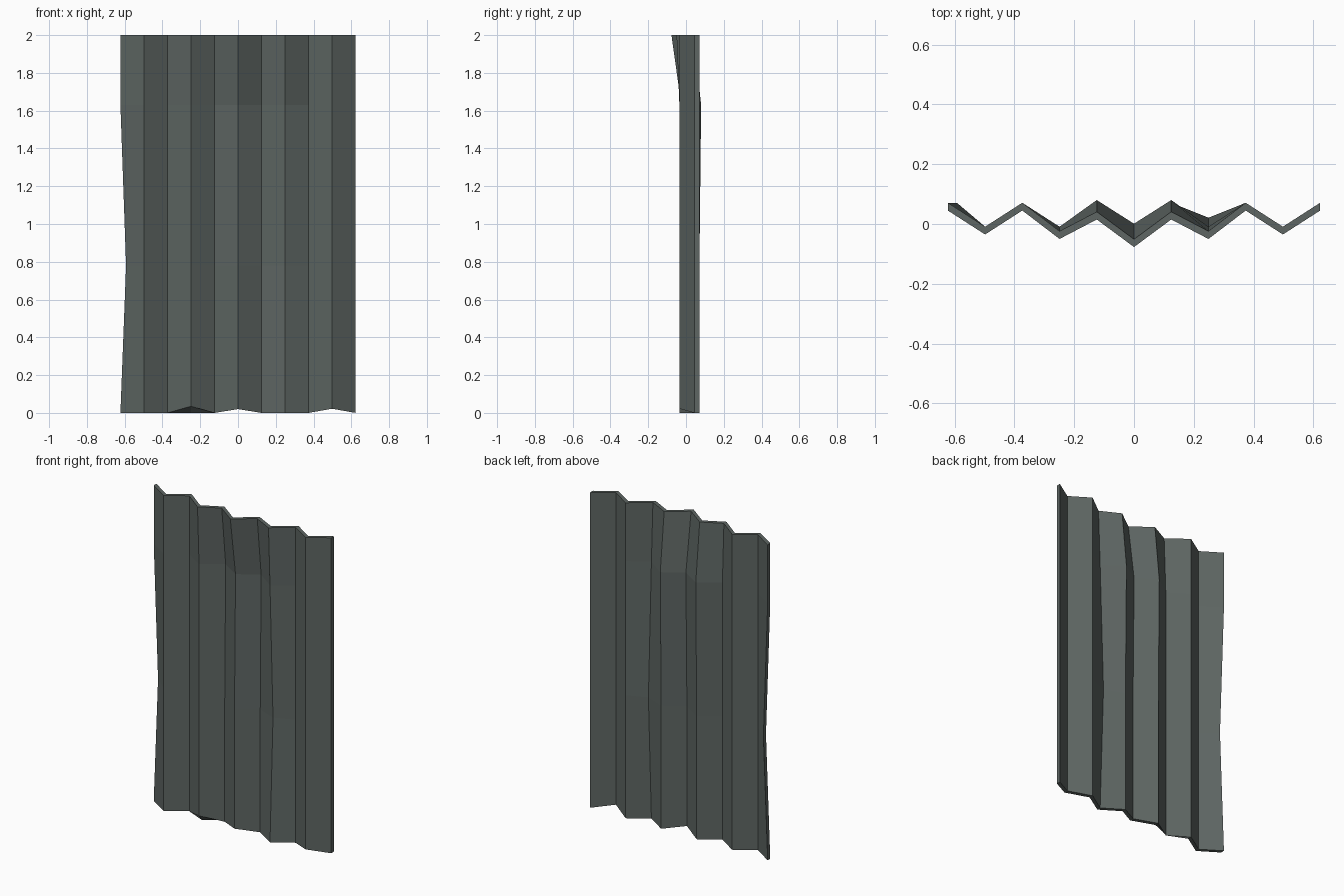
import bpy, bmesh

if "Cube" in bpy.data.objects:
    bpy.data.objects.remove(bpy.data.objects["Cube"])

# Corrugated sheet: zigzag columns, a few rows, with dents
COLS, PITCH, THICK = 11, 0.1245, 0.026
ROWS = [0.0, 0.78, 1.63, 2.0]

# (column, row) -> (dx, dy) dents
DENTS = {
    (0, 1): (0.03, 0.0),
    (8 - 1, 1): (0.0, 0.03),
    (4, 2): (0, 0.009), (5, 2): (0, 0.01), (6, 2): (0, 0.009),
    (3, 3): (0, -0.015), (4, 3): (0, -0.03), (5, 3): (0, -0.042),
    (6, 3): (0, -0.03), (7, 3): (0, -0.015),
}
# bottom edge nicks: column -> (front rise, back rise)
NICKS = {3: (0.035, 0.0), 5: (0.02, 0.02), 9: (0.022, 0.022)}

mat = bpy.data.materials.new("dark grey green metal")
mat.diffuse_color = (0.112, 0.133, 0.125, 1)
mat.use_nodes = True
mat.node_tree.nodes["Principled BSDF"].inputs["Base Color"].default_value = mat.diffuse_color

bm = bmesh.new()
grid = {}
for side in (0, 1):                      # 0 front, 1 back
    for c in range(COLS):
        for r, z in enumerate(ROWS):
            dx, dy = DENTS.get((c, r), (0, 0))
            y = (0.045 if c % 2 == 0 else -0.035) + dy + side * THICK
            rise = NICKS.get(c, (0, 0))[side] if r == 0 else 0
            grid[side, c, r] = bm.verts.new(((c - 5) * PITCH + dx, y, z + rise))


def face(*keys):
    bm.faces.new([grid[k] for k in keys])


R = len(ROWS) - 1
for c in range(COLS - 1):
    for r in range(R):
        face((0, c, r), (0, c + 1, r), (0, c + 1, r + 1), (0, c, r + 1))
        face((1, c, r), (1, c, r + 1), (1, c + 1, r + 1), (1, c + 1, r))
    # top and bottom rims
    face((0, c, R), (0, c + 1, R), (1, c + 1, R), (1, c, R))
    face((0, c, 0), (1, c, 0), (1, c + 1, 0), (0, c + 1, 0))
for r in range(R):                       # side rims
    face((0, 0, r), (0, 0, r + 1), (1, 0, r + 1), (1, 0, r))
    e = COLS - 1
    face((0, e, r), (1, e, r), (1, e, r + 1), (0, e, r + 1))

bmesh.ops.recalc_face_normals(bm, faces=bm.faces)
me = bpy.data.meshes.new("corrugated_sheet")
bm.to_mesh(me)
bm.free()
me.materials.append(mat)
bpy.context.collection.objects.link(bpy.data.objects.new("corrugated_sheet", me))
